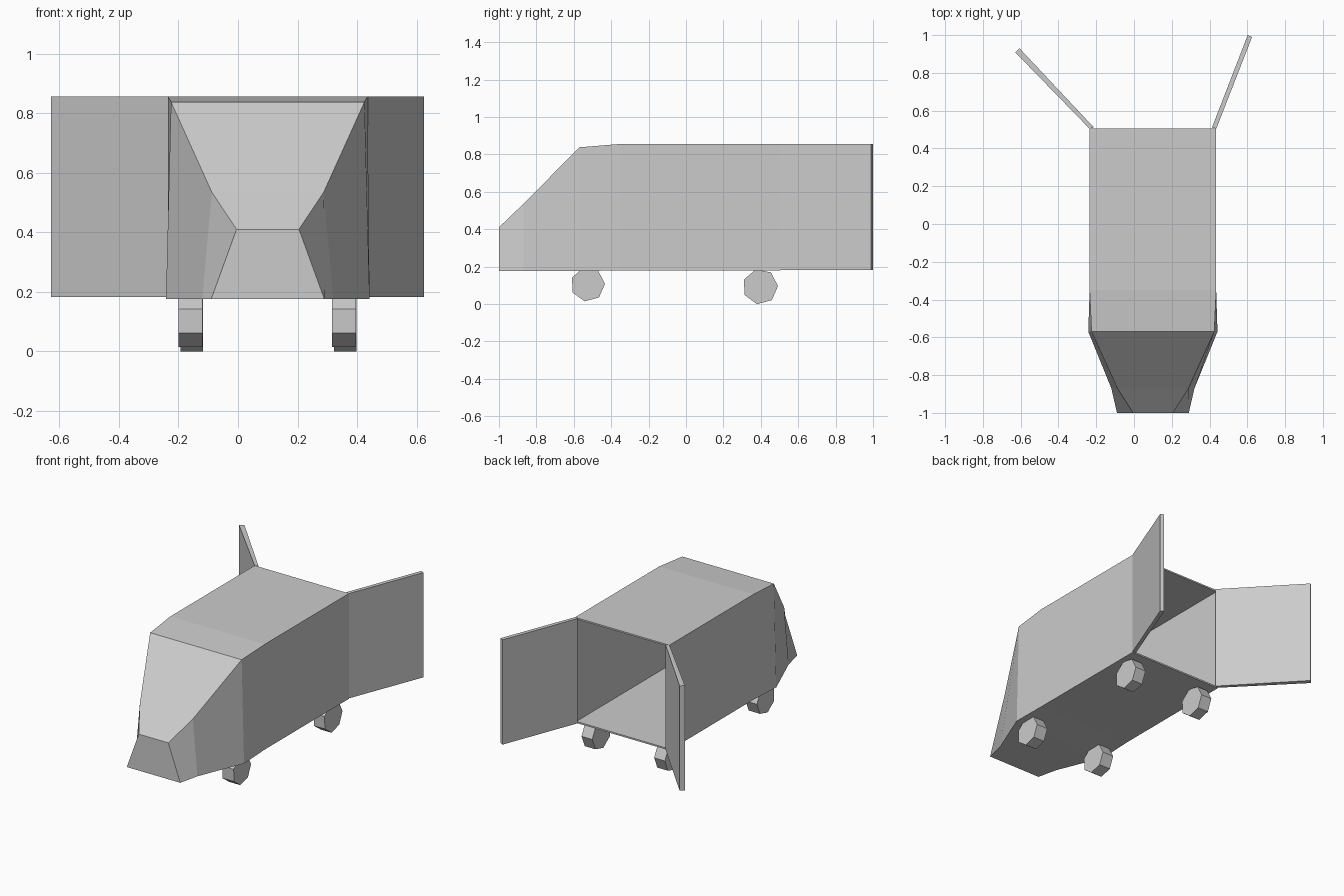
import bpy, bmesh
from math import cos, sin, tau

if "Cube" in bpy.data.objects:
    bpy.data.objects.remove(bpy.data.objects["Cube"])

CX = 0.10  # centre line of the van body


def make_object(name, bm):
    bmesh.ops.recalc_face_normals(bm, faces=bm.faces)
    mesh = bpy.data.meshes.new(name)
    bm.to_mesh(mesh)
    bm.free()
    obj = bpy.data.objects.new(name, mesh)
    bpy.context.collection.objects.link(obj)
    return obj


def prism(name, ring, offset):
    """Closed solid: a flat ring of points swept along an offset."""
    bm = bmesh.new()
    a = [bm.verts.new(p) for p in ring]
    b = [bm.verts.new([c + d for c, d in zip(p, offset)]) for p in ring]
    bm.faces.new(a)
    bm.faces.new(b)
    for i in range(len(a)):
        j = (i + 1) % len(a)
        bm.faces.new((a[i], a[j], b[j], b[i]))
    return make_object(name, bm)


# Van body: cross-sections from nose to open rear
# y, half width at bottom, z bottom, half width at top, z top
sections = [
    (-1.00, 0.19, 0.176, 0.105, 0.41),
    (-0.87, 0.22, 0.176, 0.188, 0.535),
    (-0.57, 0.342, 0.176, 0.325, 0.838),
    (-0.35, 0.335, 0.18, 0.335, 0.856),
    (0.505, 0.335, 0.18, 0.335, 0.856),
]
bm = bmesh.new()
rings = []
for y, wb, zb, wt, zt in sections:
    rings.append([bm.verts.new(p) for p in (
        (CX - wb, y, zb), (CX + wb, y, zb), (CX + wt, y, zt), (CX - wt, y, zt))])
bm.faces.new(rings[0])
for r, s in zip(rings, rings[1:]):
    for i in range(4):
        j = (i + 1) % 4
        bm.faces.new((r[i], r[j], s[j], s[i]))
body = make_object("van_body", bm)
shell = body.modifiers.new("wall_thickness", 'SOLIDIFY')
shell.thickness = 0.014
shell.offset = -1

# Rear doors, swung open by different amounts
doors = {
    "left_rear_door": [(-0.236, 0.505), (-0.212, 0.511), (-0.606, 0.93), (-0.628, 0.908)],
    "right_rear_door": [(0.436, 0.505), (0.413, 0.511), (0.602, 1.0), (0.625, 0.99)],
}
for name, plan in doors.items():
    prism(name, [(x, y, 0.183) for x, y in plan], (0, 0, 0.673))

# Seven-sided wheels
for axle, y, z, r, xs, width in (
        ("front", -0.525, 0.105, 0.092, (-0.20, 0.316), 0.08),
        ("rear", 0.397, 0.093, 0.095, (-0.194, 0.322), 0.076)):
    for side, x in zip(("left", "right"), xs):
        ring = [(x, y + r * cos(0.04 + tau * i / 7), z + r * sin(0.04 + tau * i / 7))
                for i in range(7)]
        prism(f"{axle}_{side}_wheel", ring, (width, 0, 0))
